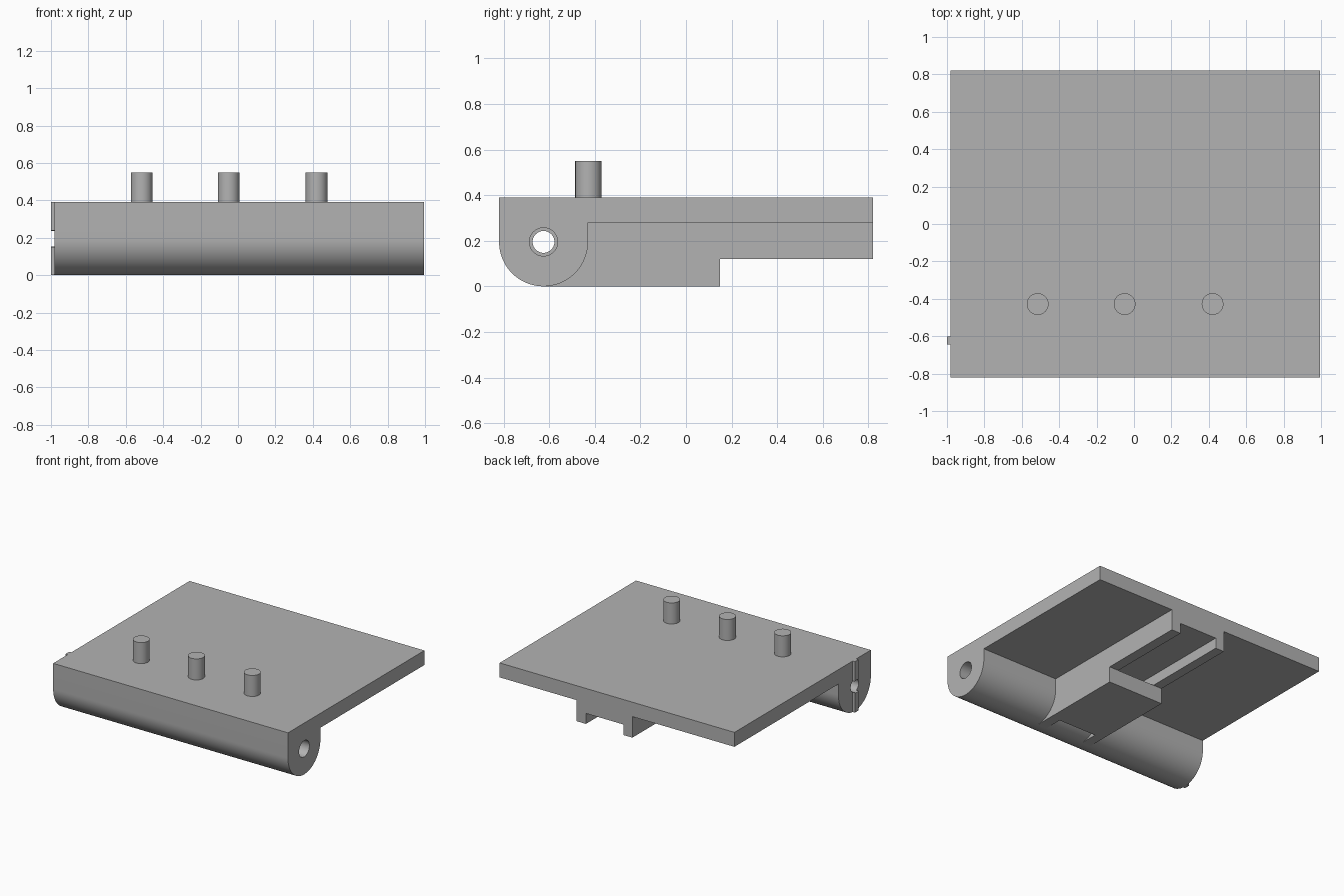
import bpy
import bmesh
import math
from mathutils import Vector

cube = bpy.data.objects.get("Cube")
if cube:
    bpy.data.objects.remove(cube, do_unlink=True)

grey = bpy.data.materials.new("plain_grey")
grey.use_nodes = True
COLOUR = (0.45, 0.45, 0.45, 1)
grey.diffuse_color = COLOUR
grey.node_tree.nodes["Principled BSDF"].inputs["Base Color"].default_value = COLOUR

AXIS_Y, AXIS_Z, RADIUS = -0.625, 0.195, 0.195   # hinge barrel
FRONT, BACK = AXIS_Y - RADIUS, 0.82
LEFT, RIGHT, TOP, UNDER = 0.995, -0.982, 0.39, 0.28
RAIL_FLOOR, ROOF, STEP_Y = 0.12, 0.2, 0.15


def extrude_x(name, profile, x0, x1):
    """Extrude a (y, z) outline from x0 to x1."""
    bm = bmesh.new()
    face = bm.faces.new([bm.verts.new((x0, y, z)) for y, z in profile])
    ext = bmesh.ops.extrude_face_region(bm, geom=[face])
    moved = [g for g in ext["geom"] if isinstance(g, bmesh.types.BMVert)]
    bmesh.ops.translate(bm, verts=moved, vec=Vector((x1 - x0, 0, 0)))
    bmesh.ops.recalc_face_normals(bm, faces=bm.faces)
    mesh = bpy.data.meshes.new(name)
    bm.to_mesh(mesh)
    bm.free()
    mesh.materials.append(grey)
    obj = bpy.data.objects.new(name, mesh)
    bpy.context.collection.objects.link(obj)
    return obj


def box(name, x0, x1, y0, y1, z0, z1):
    return extrude_x(name, [(y0, z0), (y1, z0), (y1, z1), (y0, z1)], x0, x1)


def circle(radius, count=48):
    angles = [2 * math.pi * i / count for i in range(count)]
    return [(AXIS_Y + radius * math.cos(a), AXIS_Z + radius * math.sin(a)) for a in angles]


def drill(target, radius, x0, x1):
    """Bore along the hinge axis."""
    cutter = extrude_x("bore_cutter", circle(radius), x0, x1)
    cutter.hide_render = True
    mod = target.modifiers.new("bore", "BOOLEAN")
    mod.operation, mod.solver, mod.object = "DIFFERENCE", "EXACT", cutter
    bpy.context.view_layer.objects.active = target
    bpy.ops.object.modifier_apply(modifier=mod.name)
    bpy.data.objects.remove(cutter, do_unlink=True)


def smooth(obj):
    bpy.ops.object.select_all(action="DESELECT")
    obj.select_set(True)
    bpy.context.view_layer.objects.active = obj
    bpy.ops.object.shade_smooth_by_angle(angle=math.radians(30))


# Plate and hinge barrel in one section, with a stepped bore
arc = [(AXIS_Y + RADIUS * math.cos(a), AXIS_Z - RADIUS * math.sin(a))
       for a in (math.pi * i / 40 for i in range(41))]
body = extrude_x("plate_and_barrel",
                 [(FRONT, TOP), (BACK, TOP), (BACK, UNDER), (AXIS_Y + RADIUS, UNDER)] + arc,
                 RIGHT, LEFT)
drill(body, 0.048, -1.1, 1.1)
drill(body, 0.062, -0.9, 1.1)
smooth(body)

# Thin rib across the right end of the barrel
rib = box("end_rib", -1.0, RIGHT, -0.645, -0.602, 0.002, TOP)
drill(rib, 0.048, -1.1, -0.9)

# Two stepped rails under the plate
rail = [(AXIS_Y, 0), (STEP_Y, 0), (STEP_Y, RAIL_FLOOR), (BACK, RAIL_FLOOR),
        (BACK, UNDER), (-0.5, UNDER), (-0.5, ROOF)]
for name, x0, x1 in (("left_rail", 0.268, 0.346), ("right_rail", -0.123, -0.05)):
    extrude_x(name, rail, x0, x1)

# Channel between the rails: roof and floor
box("channel_roof", -0.05, 0.268, -0.48, BACK, ROOF, UNDER)
box("channel_floor", -0.05, 0.268, -0.48, STEP_Y, 0, RAIL_FLOOR)

# Three upright pins
for name, x in (("right_pin", -0.515), ("middle_pin", -0.05), ("left_pin", 0.42)):
    bpy.ops.mesh.primitive_cylinder_add(vertices=48, radius=0.058, depth=0.17,
                                        location=(x, -0.428, 0.465))
    pin = bpy.context.object
    pin.name = name
    pin.data.materials.append(grey)
    smooth(pin)
